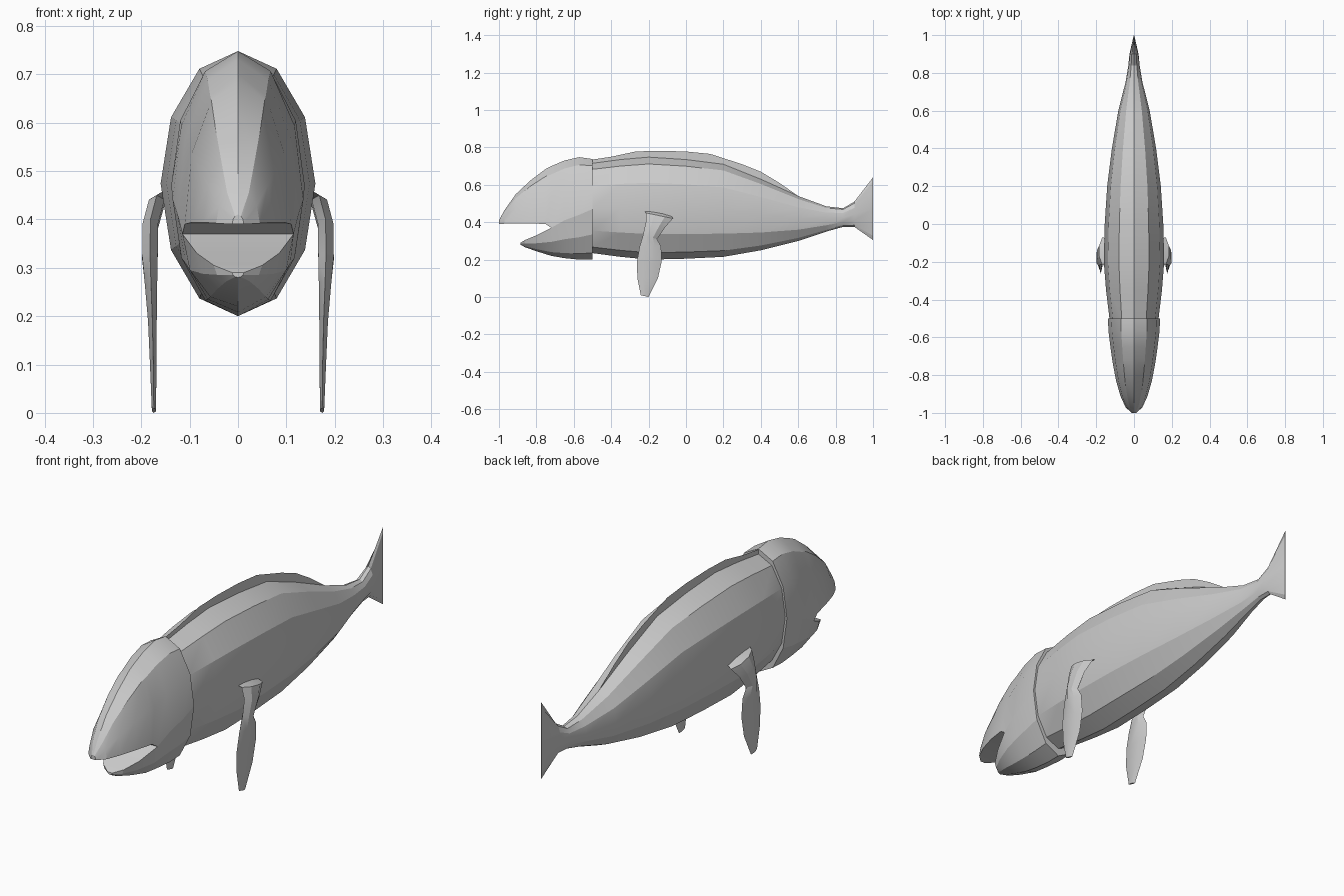
import bpy, bmesh
from math import sin, cos, pi, radians

if "Cube" in bpy.data.objects:
    bpy.data.objects.remove(bpy.data.objects["Cube"])


def finish(bm, name, angle=20):
    bmesh.ops.remove_doubles(bm, verts=bm.verts, dist=0.0005)
    bmesh.ops.recalc_face_normals(bm, faces=bm.faces)
    me = bpy.data.meshes.new(name)
    bm.to_mesh(me)
    bm.free()
    ob = bpy.data.objects.new(name, me)
    bpy.context.collection.objects.link(ob)
    bpy.ops.object.select_all(action='DESELECT')
    ob.select_set(True)
    bpy.context.view_layer.objects.active = ob
    bpy.ops.object.shade_smooth_by_angle(angle=radians(angle))
    return ob


def loft(name, rings):
    """Skin closed rings of points and cap both ends."""
    bm = bmesh.new()
    vs = [[bm.verts.new(p) for p in r] for r in rings]
    n = len(vs[0])
    for a, b in zip(vs, vs[1:]):
        for i in range(n):
            j = (i + 1) % n
            bm.faces.new((a[i], a[j], b[j], b[i]))
    bm.faces.new(vs[0])
    bm.faces.new(vs[-1])
    return finish(bm, name)


def arc(y, w, z_rim, z_end, steps=6):
    """Half ellipse from the rim to the crown or keel."""
    return [(w * cos(pi * i / steps), y, z_rim + (z_end - z_rim) * sin(pi * i / steps))
            for i in range(steps + 1)]


# twelve-sided body running into the upright tail: y, half width, bottom, top
body = [(-.54, .125, .24, .71), (-.5, .13, .235, .715), (-.35, .148, .215, .735),
        (-.2, .16, .2, .748), (0, .155, .205, .735), (.2, .142, .215, .71),
        (.4, .117, .25, .63), (.6, .083, .3, .54), (.75, .045, .35, .485),
        (.84, .03, .375, .475), (.9, .024, .375, .51), (1, .001, .305, .64)]
loft("body", [[(w * cos(i * pi / 6), y, (a + b) / 2 + (b - a) / 2 * sin(i * pi / 6))
               for i in range(12)] for y, w, a, b in body])

# domed upper head: y, half width, rim height, crown height
head = [(-1, .012, .39, .41), (-.97, .045, .392, .465), (-.91, .072, .394, .55),
        (-.83, .095, .394, .625), (-.75, .11, .39, .685), (-.72, .115, .37, .70),
        (-.65, .125, .41, .73), (-.57, .135, .44, .748), (-.5, .138, .47, .738)]
loft("upper_head", [arc(*r) for r in head])

# lower jaw, sharing the rim behind the mouth corner
jaw = [(-.885, .012, .29, .28), (-.86, .05, .305, .266), (-.8, .085, .33, .245),
       (-.72, .115, .37, .22), (-.65, .125, .41, .208), (-.57, .135, .44, .2),
       (-.5, .138, .47, .2)]
loft("lower_jaw", [arc(*r) for r in jaw])

# thin ridge along the back
ridge = [(-.5, .735), (-.4, .75), (-.27, .778), (-.15, .782), (0, .778), (.13, .765),
         (.3, .71), (.4, .67), (.5, .61), (.6, .54)]
bm = bmesh.new()
pairs = [(bm.verts.new((0, y, z)), bm.verts.new((0, y, z - .08))) for y, z in ridge]
for a, b in zip(pairs, pairs[1:]):
    bm.faces.new((a[0], a[1], b[1], b[0]))
finish(bm, "back_ridge")

# paddle flippers: x, front y, back y, front z, back z, half thickness
fins = [(.135, -.23, -.08, .47, .44, .012), (.168, -.215, -.07, .45, .42, .016),
        (.181, -.215, -.11, .40, .375, .016), (.182, -.23, -.155, .33, .31, .016),
        (.18, -.248, -.133, .27, .27, .013), (.177, -.262, -.13, .19, .19, .009),
        (.175, -.26, -.15, .10, .10, .007), (.174, -.242, -.2, .01, 0, .004)]
rings = []
for x, y0, y1, z0, z1, t in fins:
    ring = []
    for f, s in ((0, 0), (.3, 1), (.7, 1), (1, 0), (.7, -1), (.3, -1)):
        ring.append((x + s * t, y0 + (y1 - y0) * f, z0 + (z1 - z0) * f))
    rings.append(ring)
flippers = loft("flippers", rings)
flippers.modifiers.new("Mirror", 'MIRROR')
